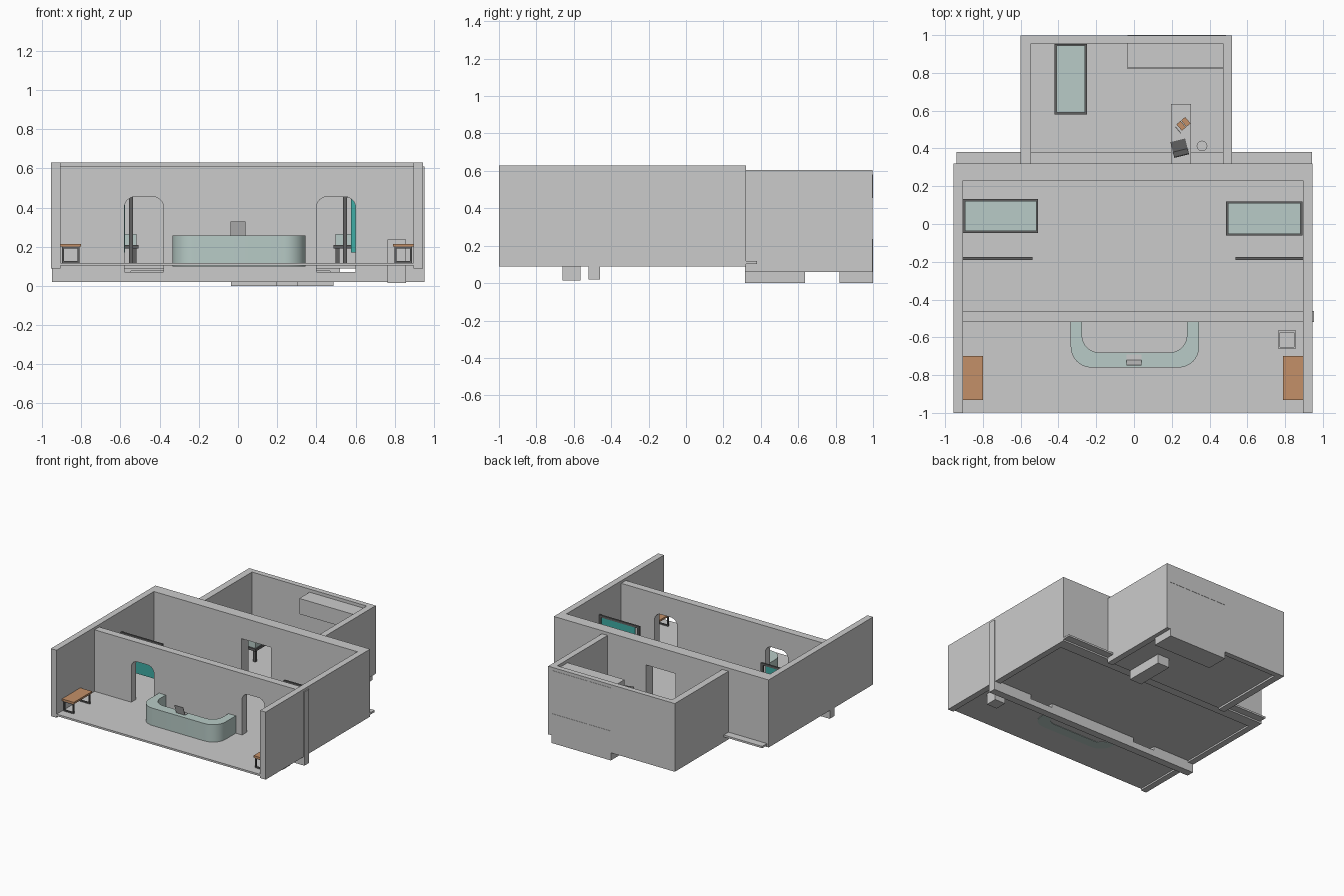
import bpy, bmesh
from math import sin, cos, pi, radians
from mathutils import Matrix, Vector

if "Cube" in bpy.data.objects:
    bpy.data.objects.remove(bpy.data.objects["Cube"])


def material(name, r, g, b):
    m = bpy.data.materials.new(name)
    m.diffuse_color = (r, g, b, 1)
    m.use_nodes = True
    m.node_tree.nodes["Principled BSDF"].inputs["Base Color"].default_value = m.diffuse_color
    return m


TEAL = material("teal_fabric", 0.05, 0.42, 0.38)
PALE = material("pale_teal", 0.48, 0.60, 0.57)
WOOD = material("wood", 0.55, 0.28, 0.14)
DARK = material("dark_metal", 0.12, 0.12, 0.12)


def finish(name, bm, mat=None, smooth=False):
    bmesh.ops.recalc_face_normals(bm, faces=bm.faces)
    me = bpy.data.meshes.new(name)
    bm.to_mesh(me)
    bm.free()
    ob = bpy.data.objects.new(name, me)
    bpy.context.collection.objects.link(ob)
    if mat:
        me.materials.append(mat)
    bpy.ops.object.select_all(action='DESELECT')
    bpy.context.view_layer.objects.active = ob
    ob.select_set(True)
    if smooth:
        bpy.ops.object.shade_smooth_by_angle()
    return ob


def add_box(bm, x0, x1, y0, y1, z0, z1):
    m = Matrix.Translation(((x0 + x1) / 2, (y0 + y1) / 2, (z0 + z1) / 2)) @ \
        Matrix.Diagonal((x1 - x0, y1 - y0, z1 - z0, 1))
    bmesh.ops.create_cube(bm, size=1, matrix=m)


def boxes(name, items, mat=None):
    bm = bmesh.new()
    for b in items:
        add_box(bm, *b)
    return finish(name, bm, mat)


def box(name, *b, mat=None):
    return boxes(name, [b], mat)


def prism(name, pts, offset, mat=None, smooth=False):
    bm = bmesh.new()
    f = bm.faces.new([bm.verts.new(p) for p in pts])
    new = bmesh.ops.extrude_face_region(bm, geom=[f])['geom']
    bmesh.ops.translate(bm, vec=Vector(offset),
                        verts=[v for v in new if isinstance(v, bmesh.types.BMVert)])
    return finish(name, bm, mat, smooth)


def arc(cx, cy, r, a0, a1, n=8):
    return [(cx + r * cos(radians(a0 + (a1 - a0) * i / n)),
             cy + r * sin(radians(a0 + (a1 - a0) * i / n))) for i in range(n + 1)]


def cut(ob, cutter):
    mod = ob.modifiers.new("opening", 'BOOLEAN')
    mod.object = cutter
    mod.solver = 'EXACT'
    bpy.context.view_layer.objects.active = ob
    bpy.ops.object.modifier_apply(modifier=mod.name)
    bpy.data.objects.remove(cutter)


# Main room floor and outer walls
box("main_floor", -0.94, 0.943, -0.998, 0.38, 0.103, 0.118)
box("left_wall", -0.955, -0.905, -1, 0.32, 0.09, 0.63)
box("right_wall", 0.895, 0.945, -1, 0.32, 0.09, 0.63)
back = box("main_back_wall", -0.905, 0.895, 0.23, 0.32, 0.09, 0.63)
cut(back, box("door_cutter", -0.13, 0.13, 0.1, 0.45, 0.118, 0.46))

# Partition with two round-cornered doorways
partition = box("partition_wall", -0.95, 0.952, -0.52, -0.46, 0.02, 0.61)
for x0 in (-0.58, 0.40):
    x1 = x0 + 0.2
    outline = [(x0, 0.07), (x1, 0.07)] + arc(x1 - 0.055, 0.40, 0.055, 0, 90) \
        + arc(x0 + 0.055, 0.40, 0.055, 90, 180)
    cut(partition, prism("arch_cutter", [(x, -0.6, z) for x, z in outline], (0, 0.25, 0)))

# Back room shell
box("back_room_floor", -0.57, 0.50, 0.315, 0.98, 0.075, 0.10)
box("back_room_left_wall", -0.60, -0.545, 0.315, 0.998, 0.06, 0.605)
box("back_room_right_wall", 0.47, 0.52, 0.315, 0.998, 0.06, 0.605)
box("back_room_rear_wall", -0.545, 0.47, 0.955, 0.998, 0.06, 0.605)

# Back room cabinets and desk
box("lower_cabinet", -0.035, 0.488, 0.82, 1.0, 0, 0.235)
box("upper_cabinet", -0.035, 0.488, 0.825, 1.0, 0.455, 0.58)
box("office_desk", 0.195, 0.303, 0.315, 0.635, 0, 0.20)

# Curved reception counter
outer = [(-0.335, -0.52)] + arc(-0.225, -0.65, 0.11, 180, 270) \
    + arc(0.235, -0.65, 0.11, 270, 360) + [(0.345, -0.52)]
inner = [(0.28, -0.52)] + arc(0.19, -0.59, 0.09, 360, 270) \
    + arc(-0.185, -0.59, 0.09, 270, 180) + [(-0.275, -0.52)]
prism("reception_counter", [(x, y, 0.10) for x, y in outer + inner],
      (0, 0, 0.157), PALE, True)


# Laptops: base slab plus leaning lid
def laptop(name, x, y, z, w, d, angle, mat=None):
    place = Matrix.Translation((x, y, z)) @ Matrix.Rotation(radians(angle), 4, 'Z')
    base = box(name + "_base", -w / 2, w / 2, 0, d, 0, 0.005, mat=mat)
    base.matrix_world = place
    lid = box(name + "_lid", -w / 2, w / 2, -0.004, 0, 0, w, mat=mat)
    lid.matrix_world = place @ Matrix.Rotation(radians(20), 4, 'X')


laptop("reception_laptop", 0, -0.72, 0.256, 0.078, 0.03, 0)
laptop("office_laptop", 0.245, 0.39, 0.20, 0.08, 0.055, 14, DARK)

# Open book and pen on the desk
turn = Matrix.Translation((0.262, 0.53, 0.20)) @ Matrix.Rotation(radians(40), 4, 'Z')
boxes("book", [(-0.03, -0.002, -0.022, 0.022, 0, 0.008),
               (0.002, 0.03, -0.022, 0.022, 0, 0.008)], WOOD).matrix_world = turn
box("pen", -0.045, -0.04, -0.03, 0.015, 0, 0.005, mat=DARK).matrix_world = turn

# Round stool
bm = bmesh.new()
for r, z0, z1 in ((0.028, 0.165, 0.185), (0.007, 0.105, 0.165), (0.024, 0.10, 0.108)):
    bmesh.ops.create_cone(bm, cap_ends=True, segments=24, radius1=r, radius2=r, depth=z1 - z0,
                          matrix=Matrix.Translation((0.36, 0.413, (z0 + z1) / 2)))
finish("round_stool", bm, None, True)


# Treatment beds: mattress on a dark frame with four legs
def bed(name, x0, x1, y0, y1, floor):
    t, s = 0.01, 0.02
    box(name + "_mattress", x0 + t, x1 - t, y0 + t, y1 - t, 0.205, 0.265, mat=PALE)
    parts = [(x0, x1, y0, y1, 0.19, 0.21)]
    for lx in (x0 + t, x1 - t - s):
        for ly in (y0 + t, y1 - t - s):
            parts.append((lx, lx + s, ly, ly + s, floor, 0.19))
    boxes(name + "_frame", parts, DARK)


bed("left_bed", -0.904, -0.507, -0.048, 0.132, 0.118)
bed("right_bed", 0.487, 0.892, -0.062, 0.12, 0.118)
bed("back_bed", -0.42, -0.25, 0.58, 0.954, 0.10)

# Privacy screens between the beds and the partition
for side, s, wall in (("left", -1, 0.905), ("right", 1, 0.895)):
    def span(a, b):
        return (a, b) if s > 0 else (-b, -a)
    e = 0.537
    boxes(side + "_screen_frame", [
        (*span(e, e + 0.02), -0.19, -0.176, 0.118, 0.465),
        (*span(wall - 0.02, wall), -0.19, -0.176, 0.118, 0.465),
        (*span(e, wall), -0.19, -0.176, 0.45, 0.467)], DARK)
    box(side + "_screen_cloth", *span(0.577, wall - 0.02), -0.186, -0.18, 0.17, 0.452, mat=TEAL)

# Waiting benches with loop-shaped legs
for side, x0 in (("left", -0.905), ("right", 0.79)):
    x1 = x0 + 0.105
    box(side + "_bench_seat", x0, x1, -0.932, -0.70, 0.20, 0.215, mat=WOOD)
    legs = []
    for y in (-0.925, -0.72):
        for a, b, c, d in ((x0 + 0.008, x0 + 0.018, 0.118, 0.20),
                           (x1 - 0.018, x1 - 0.008, 0.118, 0.20),
                           (x0 + 0.018, x1 - 0.018, 0.118, 0.127),
                           (x0 + 0.018, x1 - 0.018, 0.191, 0.20)):
            legs.append((a, b, y, y + 0.013, c, d))
    boxes(side + "_bench_legs", legs, DARK)

# Square planter with a recessed top
planter = box("planter", 0.763, 0.857, -0.66, -0.565, 0.015, 0.237)
cut(planter, box("planter_cutter", 0.772, 0.848, -0.651, -0.574, 0.215, 0.3))
